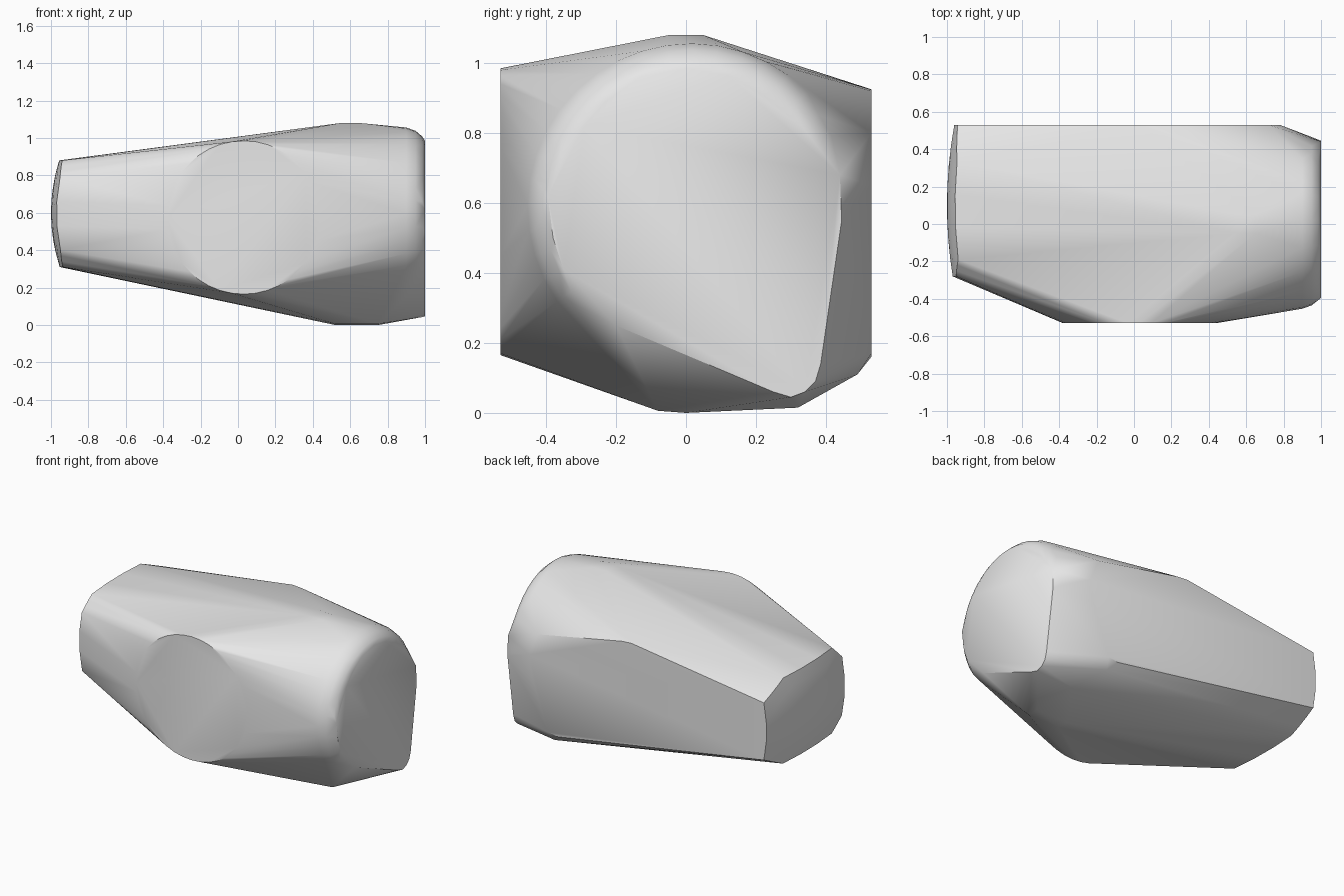
import bpy
import bmesh
from math import cos, sin, radians

cube = bpy.data.objects.get("Cube")
if cube:
    bpy.data.objects.remove(cube, do_unlink=True)


def arc(cy, cz, radius, start, end, steps):
    """Points on a circular arc in a plane."""
    angles = [radians(start + (end - start) * i / steps) for i in range(steps + 1)]
    return [(cy + radius * cos(a), cz + radius * sin(a)) for a in angles]


points = []

# Small domed end: chamfered outline, repeated inward on a shallow dome
MID_Y, MID_Z = 0.1, 0.6
outline = [(-0.28, 0.4), (-0.28, 0.79), (-0.19, 0.88), (0.33, 0.88),
           (0.53, 0.79), (0.53, 0.41), (0.33, 0.31), (-0.19, 0.31)]
sides = []
for (ay, az), (by, bz) in zip(outline, outline[1:] + outline[:1]):
    sides += [(ay + (by - ay) * t / 3, az + (bz - az) * t / 3) for t in range(3)]
for scale in (1, 0.75, 0.5, 0.25, 0):
    for y, z in sides:
        dy, dz = (y - MID_Y) * scale, (z - MID_Z) * scale
        points.append((-1 + 0.2 * dy * dy + 0.55 * dz * dz, MID_Y + dy, MID_Z + dz))

# Large flat end, with a straight slanted lower edge and a rounded corner
end_face = [(0.25, 0.06), (0.3, 0.045), (0.34, 0.06), (0.37, 0.09), (0.385, 0.14),
            (0.445, 0.55), (0.44, 0.68), (0.33, 0.82), (0.22, 0.91), (0.12, 0.965),
            (0, 0.985), (-0.13, 0.96), (-0.23, 0.89), (-0.29, 0.82), (-0.355, 0.71),
            (-0.395, 0.62), (-0.38, 0.5), (-0.35, 0.41), (-0.2, 0.25)]
points += [(1, y, z) for y, z in end_face]

# Rounded shoulder behind the large end
for x, radius in ((0.985, 0.42), (0.95, 0.45), (0.9, 0.468)):
    points += [(x, y, z) for y, z in arc(0.015, 0.588, radius, 0, 215, 24)]

# Flat round pad on the front
points += [(x, -0.53, z) for x, z in arc(0.03, 0.575, 0.41, 0, 360, 40)]

# Flat back panel
back_panel = [(0.03, 0.925), (0.1, 0.92), (0.72, 0.8), (0.78, 0.65),
              (0.76, 0.5), (0.64, 0.17), (0.57, 0.16)]
points += [(x, 0.53, z) for x, z in back_panel]

# Crown along the top and keel along the bottom
points += [(x, y, 1.08) for x in (0.55, 0.65) for y in (-0.05, 0.05)]
for x in (0.52, 0.75):
    points += [(x, -0.08, 0.006), (x, 0, 0)]
points += [(0.75, 0.32, 0.015), (0.62, 0.49, 0.11)]

# Skin all the parts with one convex shell
bm = bmesh.new()
for p in points:
    bm.verts.new(p)
bmesh.ops.remove_doubles(bm, verts=bm.verts, dist=0.002)
hull = bmesh.ops.convex_hull(bm, input=bm.verts)
inner = {g for g in hull["geom_interior"] + hull["geom_unused"]
         if isinstance(g, bmesh.types.BMVert)}
bmesh.ops.delete(bm, geom=list(inner), context="VERTS")
bmesh.ops.dissolve_limit(bm, angle_limit=radians(0.5), verts=bm.verts, edges=bm.edges)
bmesh.ops.recalc_face_normals(bm, faces=bm.faces)

mesh = bpy.data.meshes.new("rounded_shell")
bm.to_mesh(mesh)
bm.free()
shell = bpy.data.objects.new("rounded_shell", mesh)
bpy.context.collection.objects.link(shell)

# Plain grey material
grey = bpy.data.materials.new("light_grey")
grey.use_nodes = True
colour = (0.8, 0.8, 0.8, 1)
grey.diffuse_color = colour
for node in grey.node_tree.nodes:
    if node.type == "BSDF_PRINCIPLED":
        node.inputs["Base Color"].default_value = colour
mesh.materials.append(grey)

bpy.ops.object.select_all(action="DESELECT")
shell.select_set(True)
bpy.context.view_layer.objects.active = shell
bpy.ops.object.shade_smooth_by_angle(angle=radians(30))
